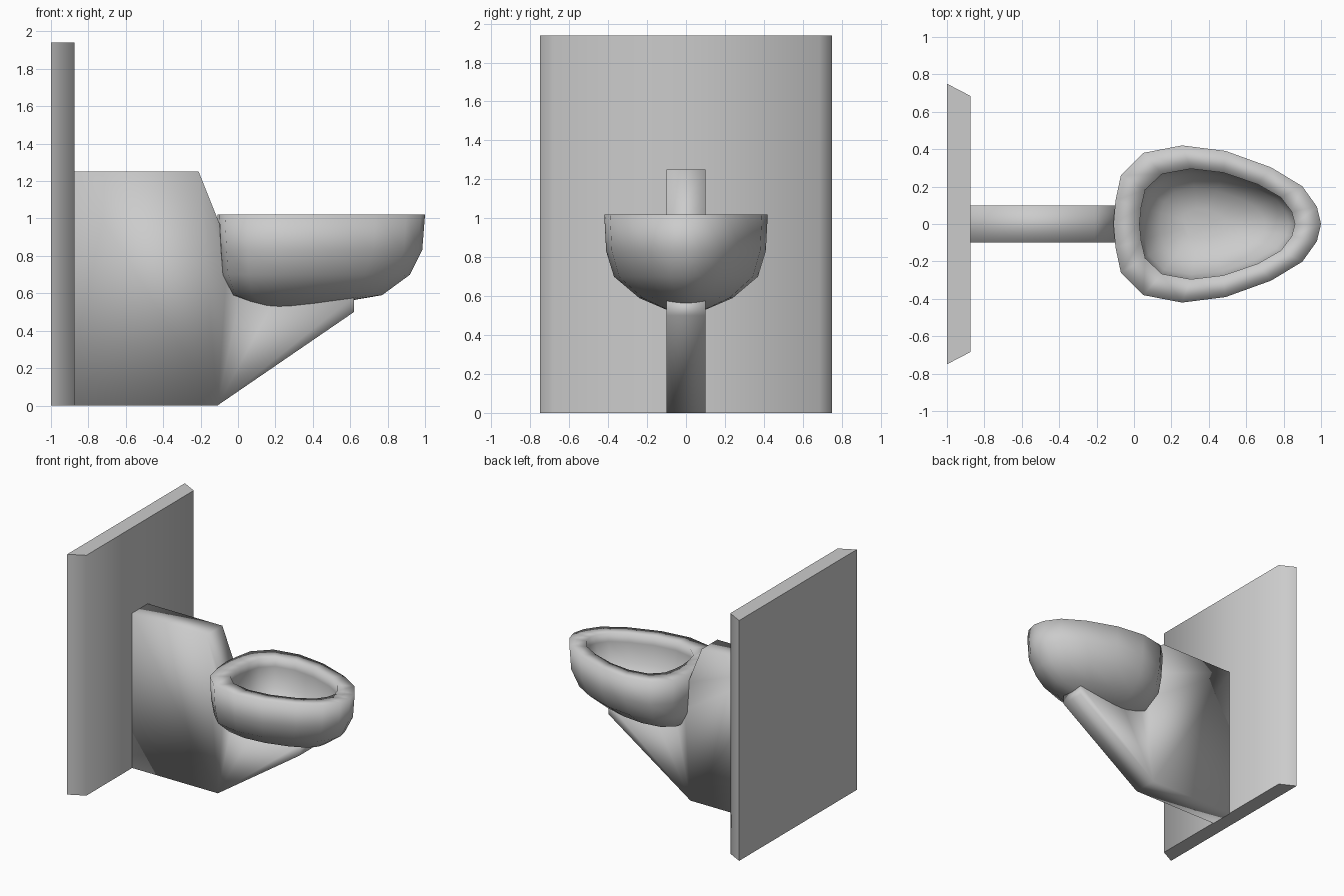
import bpy
import bmesh
from math import radians

cube = bpy.data.objects.get("Cube")
if cube:
    bpy.data.objects.remove(cube, do_unlink=True)

grey = bpy.data.materials.new("light_grey")
grey.use_nodes = True
colour = (0.6, 0.6, 0.6, 1)
grey.diffuse_color = colour
grey.node_tree.nodes["Principled BSDF"].inputs["Base Color"].default_value = colour


def finish(name, bm, angle):
    """Turn a bmesh into a smooth object with edges above the angle kept sharp."""
    bmesh.ops.recalc_face_normals(bm, faces=bm.faces)
    mesh = bpy.data.meshes.new(name)
    bm.to_mesh(mesh)
    bm.free()
    mesh.materials.append(grey)
    obj = bpy.data.objects.new(name, mesh)
    bpy.context.collection.objects.link(obj)
    bpy.ops.object.select_all(action="DESELECT")
    obj.select_set(True)
    bpy.context.view_layer.objects.active = obj
    bpy.ops.object.shade_smooth_by_angle(angle=radians(angle))
    return obj


def prism(name, profile, offset, angle):
    """Extrude a closed profile along an offset."""
    bm = bmesh.new()
    face = bm.faces.new([bm.verts.new(p) for p in profile])
    result = bmesh.ops.extrude_face_region(bm, geom=[face], use_keep_orig=True)
    verts = [g for g in result["geom"] if isinstance(g, bmesh.types.BMVert)]
    bmesh.ops.translate(bm, verts=verts, vec=offset)
    return finish(name, bm, angle)


# Wall panel with bevelled sides
prism("wall_panel",
      [(-1, -0.75, 0), (-0.875, -0.685, 0), (-0.875, 0.685, 0), (-1, 0.75, 0)],
      (0, 0, 1.94), 65)

# Support bracket, its cradle hidden within the bowl's thickness
side = [(-0.88, 0), (-0.11, 0), (0.62, 0.5), (0.62, 0.585), (0.2, 0.57),
        (0.02, 0.62), (-0.06, 0.72), (-0.09, 0.95), (-0.21, 1.25), (-0.88, 1.25)]
support = prism("support_bracket", [(x, -0.1, z) for x, z in side], (0, 0.2, 0), 95)
sharp = support.data.attributes.get("sharp_edge")
if sharp is None:
    sharp = support.data.attributes.new("sharp_edge", "BOOLEAN", "EDGE")
for edge in support.data.edges:
    ends = [support.data.vertices[i].co for i in edge.vertices]
    if all(p.z < 0.01 for p in ends) or all(p.x < -0.87 for p in ends):
        sharp.data[edge.index].value = True

# Bowl: egg-shaped rings from the underside, over the rim, down to the basin
half = [(0, 0), (0.01, 0.3), (0.036, 0.62), (0.144, 0.905), (0.33, 1),
        (0.54, 0.93), (0.76, 0.72), (0.91, 0.48), (0.98, 0.22), (1, 0)]
outline = half + [(u, -v) for u, v in half[-2:0:-1]]
# Each ring: height, back x, front x, half width
rings = [(0.53, 0.12, 0.42, 0.1), (0.59, -0.04, 0.77, 0.24),
         (0.7, -0.09, 0.92, 0.37), (0.83, -0.1, 0.985, 0.41),
         (1.02, -0.11, 1.0, 0.42), (1.02, 0.03, 0.86, 0.295),
         (0.95, 0.02, 0.87, 0.3), (0.8, 0.05, 0.83, 0.27),
         (0.7, 0.14, 0.7, 0.19), (0.66, 0.26, 0.5, 0.08)]
bm = bmesh.new()
loops = [[bm.verts.new((x0 + u * (x1 - x0), v * w, z)) for u, v in outline]
         for z, x0, x1, w in rings]
for a, b in zip(loops, loops[1:]):
    for i in range(len(a)):
        j = (i + 1) % len(a)
        bm.faces.new((a[i], a[j], b[j], b[i]))
bm.faces.new(loops[0])
bm.faces.new(loops[-1])
finish("bowl", bm, 120)
